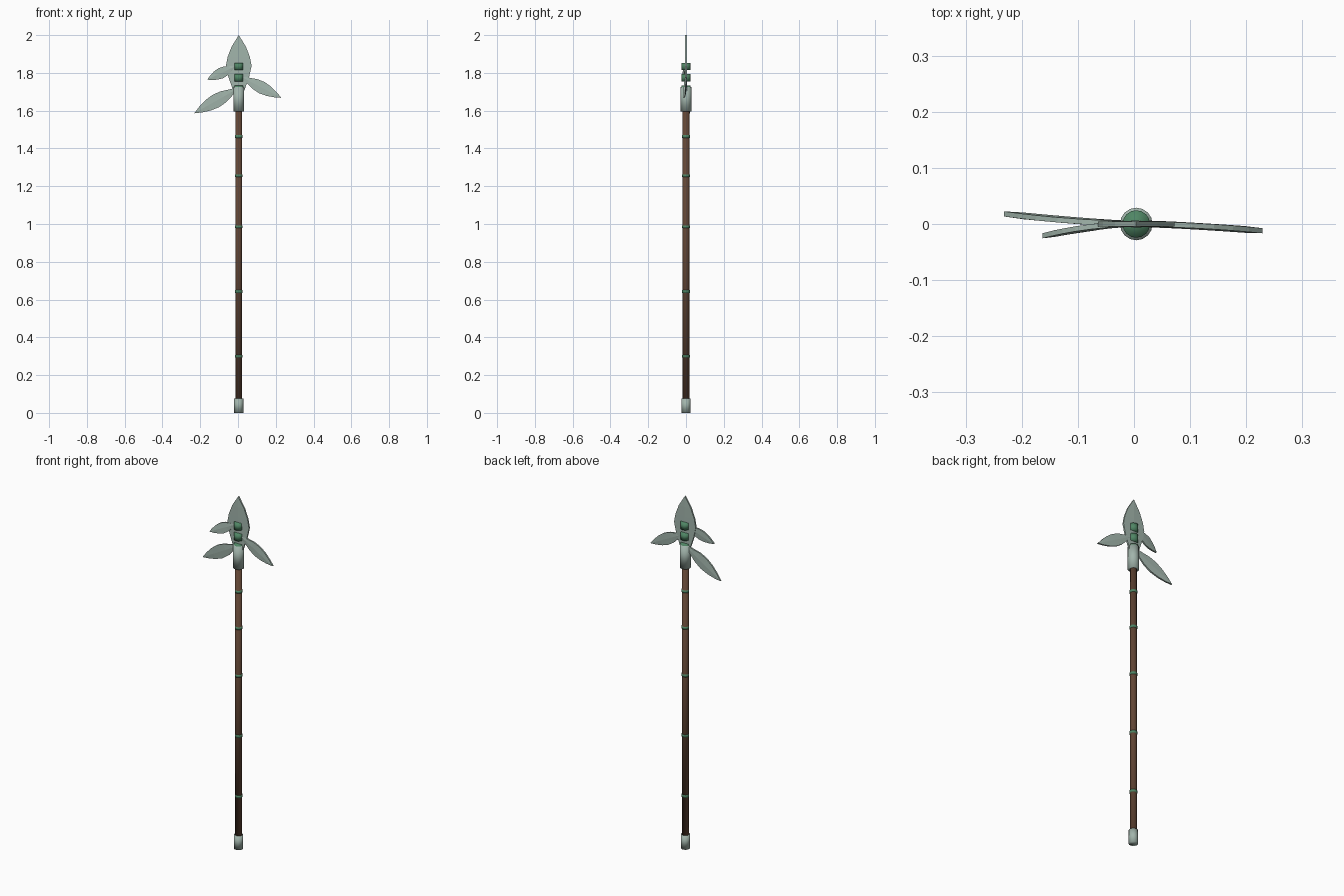
import bpy, bmesh
from mathutils import Vector

if "Cube" in bpy.data.objects:
    bpy.data.objects.remove(bpy.data.objects["Cube"])

CX = 0.004  # shaft axis


def material(name, color):
    m = bpy.data.materials.new(name)
    m.diffuse_color = (*color, 1)
    m.use_nodes = True
    m.node_tree.nodes["Principled BSDF"].inputs["Base Color"].default_value = m.diffuse_color
    return m


STEEL = material("pale_steel", (0.36, 0.46, 0.41))
WOOD = material("brown_wood", (0.12, 0.06, 0.035))
GREEN = material("green_stone", (0.08, 0.24, 0.13))


def rod(name, radius, z0, z1, mat, sides=16):
    bpy.ops.mesh.primitive_cylinder_add(vertices=sides, radius=radius, depth=z1 - z0,
                                        location=(CX, 0, (z0 + z1) / 2))
    ob = bpy.context.object
    ob.name = name
    ob.data.materials.append(mat)
    bpy.ops.object.shade_smooth()  # soft shading runs over the caps too
    return ob


def leaf(name, base, tip, profile, half_edge=0.0045, half_mid=0.006):
    """Flat leaf blade with a low midrib; profile holds (position, half width)."""
    base, tip = Vector(base), Vector(tip)
    d = tip - base
    side = Vector((d.z, 0, -d.x)).normalized()
    bm = bmesh.new()
    rows = []
    for t, w in profile:
        p = base + d * t
        p.y = base.y + (tip.y - base.y) * t ** 1.3
        ring = [(-w, half_edge), (0, half_mid), (w, half_edge),
                (w, -half_edge), (0, -half_mid), (-w, -half_edge)]
        if w == 0:
            ring = [(0, half_edge)] * 3 + [(0, -half_edge)] * 3
        rows.append([bm.verts.new(p + side * a + Vector((0, b, 0))) for a, b in ring])
    for r0, r1 in zip(rows, rows[1:]):
        for i in range(6):
            j = (i + 1) % 6
            bm.faces.new((r0[i], r0[j], r1[j], r1[i]))
    bm.faces.new(rows[0])
    bmesh.ops.remove_doubles(bm, verts=bm.verts, dist=1e-5)
    bmesh.ops.recalc_face_normals(bm, faces=bm.faces)
    me = bpy.data.meshes.new(name)
    bm.to_mesh(me)
    bm.free()
    me.materials.append(STEEL)
    ob = bpy.data.objects.new(name, me)
    bpy.context.collection.objects.link(ob)
    return ob


# Shaft, foot cap and head socket
rod("shaft", 0.018, 0.04, 1.64, WOOD)
rod("foot_cap", 0.024, 0, 0.077, STEEL)
rod("head_socket", 0.029, 1.595, 1.725, STEEL)

# Thin bands along the shaft
for i, z in enumerate((0.30, 0.643, 0.985, 1.256, 1.463)):
    rod(f"shaft_band_{i + 1}", 0.020, z - 0.007, z + 0.007, GREEN)

# Green collars stacked through the blade
for i, z in enumerate((1.714, 1.774, 1.834)):
    rod(f"blade_collar_{i + 1}", 0.0245, z - 0.019, z + 0.019, GREEN)

# Main blade
leaf("main_blade", (CX, 0, 1.66), (CX, 0, 2.0),
     [(0, 0.012), (0.18, 0.035), (0.35, 0.055), (0.52, 0.068),
      (0.66, 0.059), (0.82, 0.038), (1, 0)])

# Side leaves
def side_profile(w):
    return [(0, w * 0.2), (0.15, w * 0.5), (0.32, w * 0.88), (0.5, w),
            (0.68, w * 0.82), (0.85, w * 0.45), (1, 0)]

leaf("right_leaf", (0.025, 0, 1.775), (0.229, -0.012, 1.668), side_profile(0.033))
leaf("lower_left_leaf", (-0.005, 0, 1.715), (-0.232, 0.018, 1.586), side_profile(0.037))
leaf("upper_left_leaf", (-0.02, 0, 1.832), (-0.163, -0.021, 1.764), side_profile(0.029))
